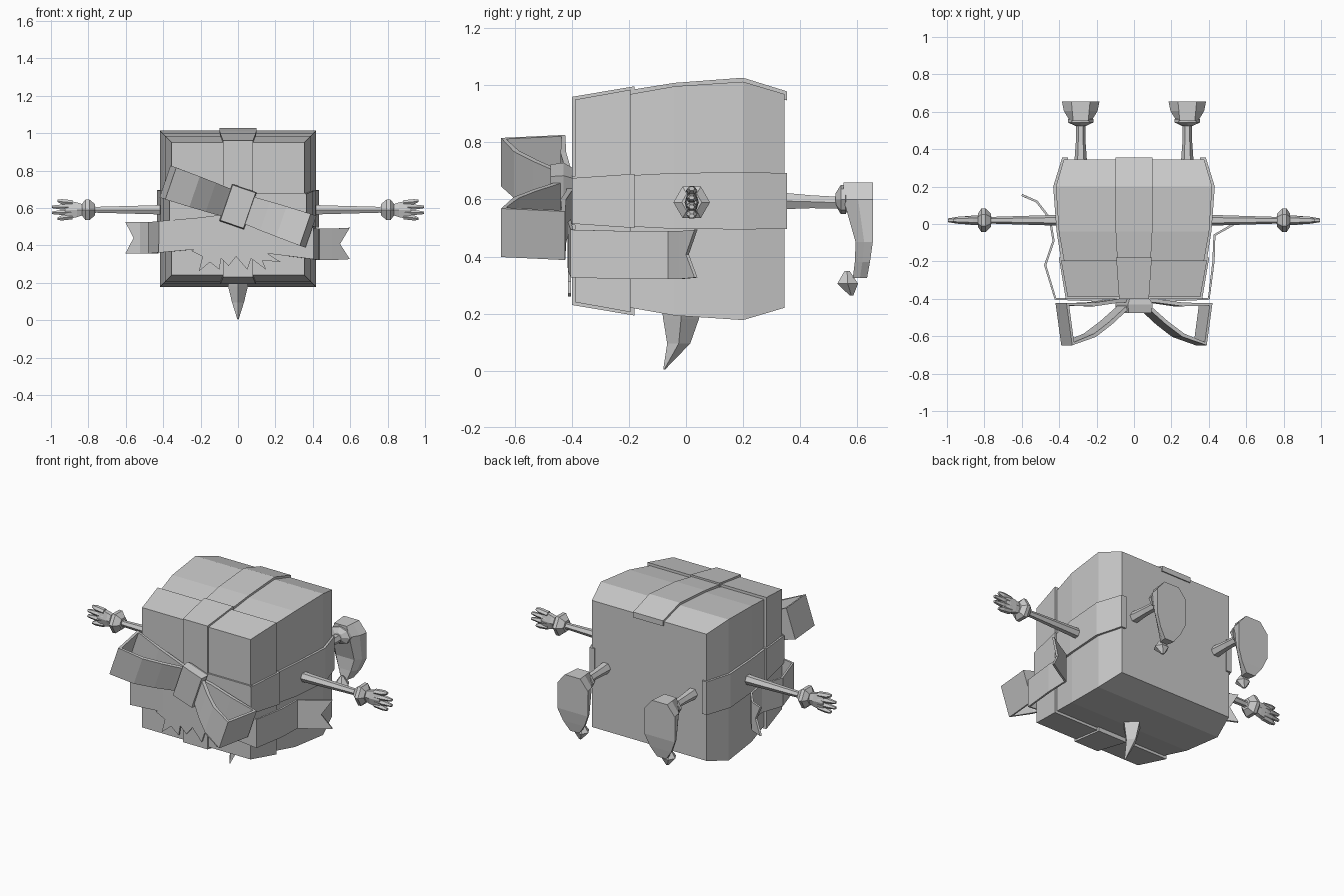
import bpy, bmesh
from math import sin, cos, pi, radians
from mathutils import Vector, Matrix

if "Cube" in bpy.data.objects:
    bpy.data.objects.remove(bpy.data.objects["Cube"])

CZ = 0.595  # height of the box centre


def make(name, verts, faces, mirror=False, thick=0):
    bm = bmesh.new()
    vs = [bm.verts.new(v) for v in verts]
    for f in faces:
        bm.faces.new([vs[i] for i in f])
    bmesh.ops.recalc_face_normals(bm, faces=bm.faces)
    me = bpy.data.meshes.new(name)
    bm.to_mesh(me)
    bm.free()
    ob = bpy.data.objects.new(name, me)
    bpy.context.collection.objects.link(ob)
    if thick:
        m = ob.modifiers.new("thickness", 'SOLIDIFY')
        m.thickness, m.offset = thick, 0
    if mirror:
        ob.modifiers.new("mirror", 'MIRROR')
    return ob


def loft(name, rings, mirror=False):
    """Closed skin through equal-sized rings of points, capped at both ends."""
    n, m = len(rings[0]), len(rings)
    faces = [(i * n + j, i * n + (j + 1) % n, (i + 1) * n + (j + 1) % n, (i + 1) * n + j)
             for i in range(m - 1) for j in range(n)]
    faces += [tuple(range(n)), tuple(range((m - 1) * n, m * n))]
    return make(name, [p for r in rings for p in r], faces, mirror)


def strip(name, rows, thick):
    """Ribbon through rows of equal length, given thickness."""
    n = len(rows[0])
    faces = [(i * n + j, i * n + j + 1, (i + 1) * n + j + 1, (i + 1) * n + j)
             for i in range(len(rows) - 1) for j in range(n - 1)]
    return make(name, [p for r in rows for p in r], faces, thick=thick)


def ring(centre, axis, ra, rb, n=6, rot=0):
    """Ring of points around an axis (x, y or z)."""
    out = []
    for i in range(n):
        a, b = ra * cos(2 * pi * i / n + rot), rb * sin(2 * pi * i / n + rot)
        off = {'x': (0, a, b), 'y': (a, 0, b), 'z': (a, b, 0)}[axis]
        out.append(Vector(centre) + Vector(off))
    return out


def square(y, h):
    return [(-h, y, CZ - h), (h, y, CZ - h), (h, y, CZ + h), (-h, y, CZ + h)]


# Box and lid
loft("box_body", [square(*s) for s in
     [(-.21, .372), (-.04, .402), (.2, .418), (.345, .375)]])
loft("box_lid", [square(*s) for s in [(-.39, .355), (-.195, .39)]])


# Ribbon bands over the box and the lid
def band(name, path, angle):
    rot = Matrix.Translation((0, 0, CZ)) @ Matrix.Rotation(angle, 4, 'Y')
    loft(name, [[rot @ Vector(p) for p in
         [(-w, y, h - .02), (w, y, h - .02), (w, y, h + .012), (-w, y, h + .012)]]
         for y, h, w in path])


for k, side in enumerate(["top", "right", "bottom", "left"]):
    if side != "bottom":
        band("body_ribbon_" + side, [(-.19, .378, .09), (-.04, .402, .098),
             (.2, .42, .1), (.355, .372, .098)], k * pi / 2)
    band("lid_ribbon_" + side, [(-.4, .353, .08), (-.18, .39, .095)], k * pi / 2)
for name, hx, hz in [("front_ribbon_vertical", .08, .36), ("front_ribbon_horizontal", .36, .085)]:
    loft(name, [[(-hx, y, CZ - hz), (hx, y, CZ - hz), (hx, y, CZ + hz), (-hx, y, CZ + hz)]
                for y in (-.4, -.38)])

# Tilted bow: two loops and a knot
tilt = Matrix.Translation((0, 0, .607)) @ Matrix.Rotation(radians(19), 4, 'Y')
loop = [(.03, -.42, .075), (.09, -.47, .078), (.16, -.53, .082), (.25, -.595, .086),
        (.375, -.64, .09), (.405, -.43, .09), (.25, -.43, .08), (.1, -.41, .06), (.03, -.41, .05)]
for s, side in [(-1, "left"), (1, "right")]:
    strip("bow_loop_" + side, [[tilt @ Vector((s * u, y, v)) for v in (-w, w)]
                               for u, y, w in loop], .02)
loft("bow_knot", [[tilt @ Vector(p) for p in
     [(-w, y, -h), (w, y, -h), (w, y, h), (-w, y, h)]]
     for y, w, h in [(-.385, .05, .085), (-.43, .07, .105), (-.475, .065, .1)]])

# Ribbon tails with notched ends
tails = {
    "left": [(0, -.41, .49), (-.2, -.408, .465), (-.42, -.4, .445), (-.475, -.22, .44),
             (-.43, -.09, .44), (-.45, .03, .44), (-.52, .12, .44), (-.6, .155, .44)],
    "right": [(0, -.41, .46), (.2, -.408, .435), (.4, -.4, .41), (.425, -.2, .405),
              (.43, -.06, .405), (.5, -.02, .405), (.595, .035, .41)],
}
for side, path in tails.items():
    rows = [[(x, y, z - .084), (x, y, z), (x, y, z + .084)] for x, y, z in path]
    rows[-1][1] = tuple(Vector(path[-1]).lerp(Vector(path[-2]), .55))
    strip("ribbon_tail_" + side, rows, .012)

# Frayed paper under the bow
fray = [(-.25, .37), (-.19, .34), (-.21, .26), (-.15, .31), (-.1, .27), (-.09, .33),
        (-.05, .29), (-.01, .34), (.05, .27), (.07, .33), (.15, .27), (.13, .32),
        (.23, .31), (.12, .38), (.1, .45), (-.1, .45)]
make("frayed_paper", [(x, -.408, z) for x, z in fray], [tuple(range(len(fray)))], thick=.01)

# Pointed spike underneath
loft("bottom_spike", [ring((0, (a + b) / 2, z), 'z', w, (b - a) / 2, 4) for z, a, b, w in
     [(.22, -.085, .055, .06), (.18, -.08, .045, .053), (.095, -.066, .015, .032),
      (.003, -.08, -.074, .003)]])

# Arms: shaft, cuff, palm and fingers
AY, AZ = .02, .59
loft("arm", [ring((x, AY, AZ), 'x', r, r) for x, r in
     [(.38, .03), (.5, .026), (.76, .018), (.78, .03)]], True)
loft("wrist_cuff", [ring((x, AY, AZ), 'x', r, r) for x, r in
     [(.765, .035), (.795, .064), (.815, .064), (.835, .035)]], True)
loft("palm", [ring((x, AY, AZ), 'x', ry, rz) for x, ry, rz in
     [(.825, .025, .032), (.86, .025, .045), (.9, .022, .055), (.925, .018, .05)]], True)
for i, (z0, z1, tip) in enumerate([(-.038, -.048, .965), (-.013, -.016, .995),
                                   (.013, .016, .995), (.038, .048, .965)]):
    loft("finger_%d" % (i + 1), [ring((x, AY, AZ + z), 'x', ry, rz) for x, z, ry, rz in
         [(.885, z0, .02, .015), (.94, (z0 + z1) / 2, .019, .016),
          (tip, z1, .01, .008)]], True)

# Legs: shaft, cuff, foot and toe bobble
LX = .285
loft("leg", [ring((LX, y, CZ - d), 'y', r, r) for y, r, d in
     [(.33, .034, 0), (.44, .026, .003), (.55, .024, .007)]], True)
loft("ankle_cuff", [ring((LX, y, .6), 'y', r, r * .75, 8) for y, r in
     [(.525, .03), (.543, .068), (.56, .068), (.57, .045)]], True)
foot = [(.66, .552, .655, .04, .05), (.6, .552, .655, .058, .1), (.45, .595, .655, .06, .1),
        (.38, .592, .645, .04, .07), (.325, .585, .635, .02, .03)]
loft("foot", [[(LX - wi, a, z), (LX + wi, a, z), (LX + w * .9, (a + b) / 2, z), (LX + w, b, z),
               (LX - w, b, z), (LX - w * .9, (a + b) / 2, z)] for z, a, b, wi, w in foot], True)
loft("toe_bobble", [ring((LX, y, z), 'z', r, r) for y, z, r in
     [(.58, .264, .008), (.567, .305, .042), (.565, .35, .01)]], True)
